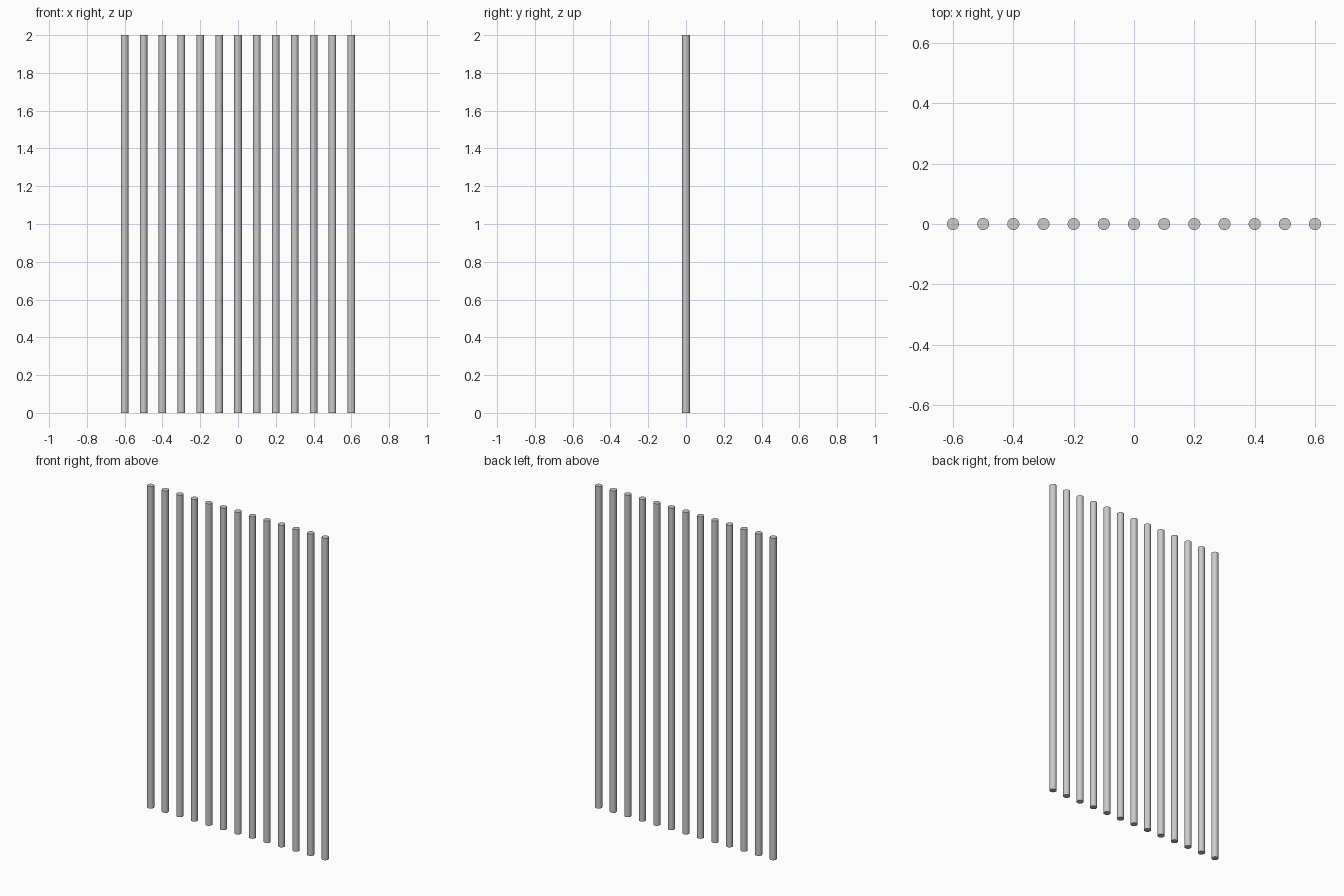
import bpy

if "Cube" in bpy.data.objects:
    bpy.data.objects.remove(bpy.data.objects["Cube"])

BAR_COUNT = 13
SPACING = 0.1
RADIUS = 0.02
HEIGHT = 2.0

# Row of evenly spaced upright round bars
for i in range(BAR_COUNT):
    x = (i - (BAR_COUNT - 1) / 2) * SPACING
    bpy.ops.mesh.primitive_cylinder_add(vertices=32, radius=RADIUS, depth=HEIGHT,
                                        location=(x, 0, HEIGHT / 2))
    bar = bpy.context.object
    bar.name = f"vertical_bar_{i + 1:02d}"
    bpy.ops.object.shade_smooth_by_angle()
